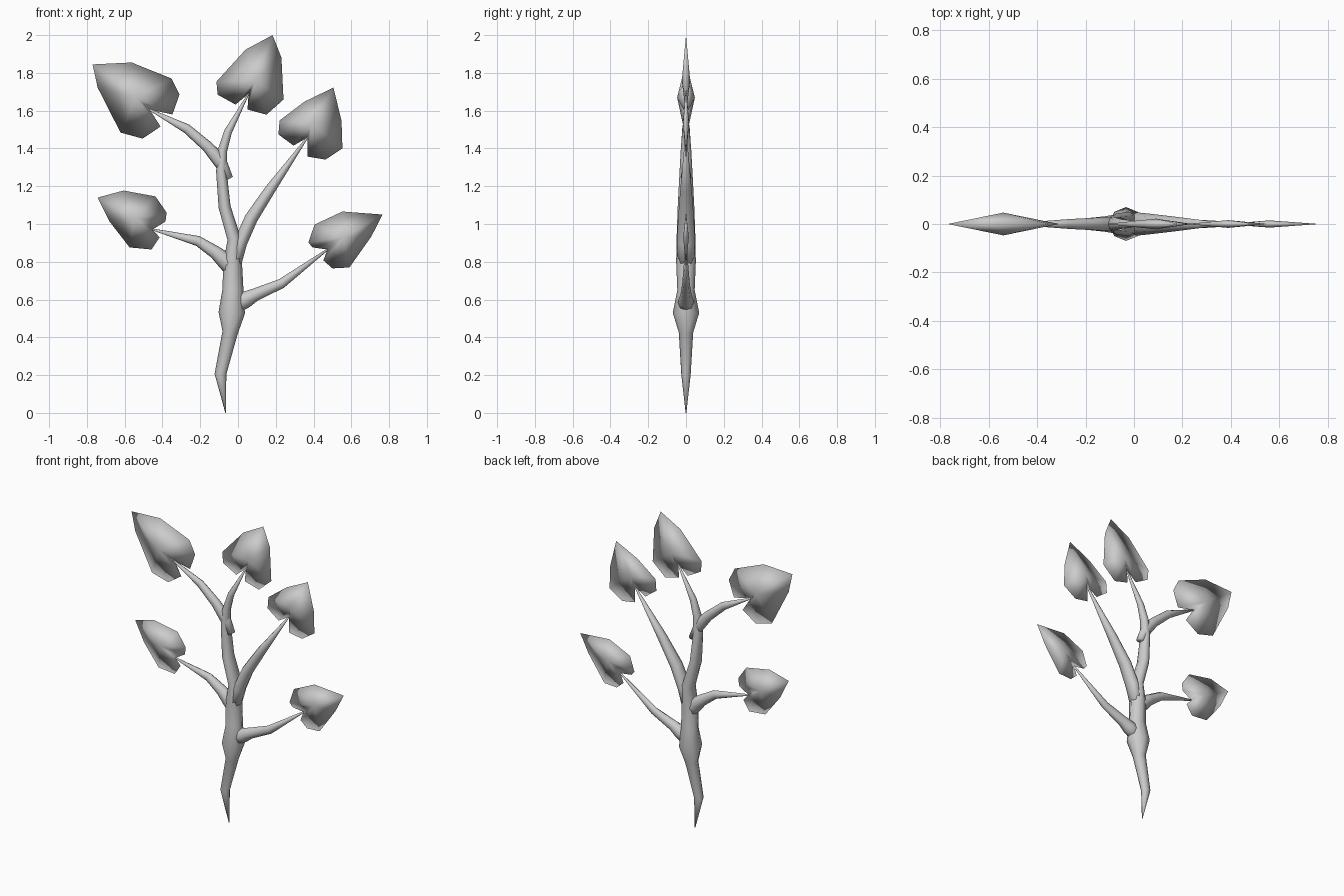
import bpy, bmesh, math
from mathutils import Vector

cube = bpy.data.objects.get("Cube")
if cube:
    bpy.data.objects.remove(cube, do_unlink=True)

grey = bpy.data.materials.new("plain grey")
grey.use_nodes = True
grey.diffuse_color = (0.6, 0.6, 0.6, 1)
grey.node_tree.nodes["Principled BSDF"].inputs["Base Color"].default_value = (0.6, 0.6, 0.6, 1)


def finish(name, bm):
    """Turn a bmesh into a smooth shaded grey object."""
    bmesh.ops.recalc_face_normals(bm, faces=bm.faces)
    for f in bm.faces:
        f.smooth = True
    mesh = bpy.data.meshes.new(name)
    bm.to_mesh(mesh)
    bm.free()
    mesh.materials.append(grey)
    obj = bpy.data.objects.new(name, mesh)
    bpy.context.collection.objects.link(obj)
    return obj


def limb(name, sections, sides=8):
    """Tapered tube through (x, z, half width, half depth) sections."""
    bm = bmesh.new()
    pts = [Vector((s[0], 0, s[1])) for s in sections]
    rings = []
    for i, (x, z, w, d) in enumerate(sections):
        tangent = (pts[min(i + 1, len(pts) - 1)] - pts[max(i - 1, 0)]).normalized()
        across = Vector((tangent.z, 0, -tangent.x))
        ring = []
        for k in range(sides):
            a = math.tau * k / sides
            ring.append(bm.verts.new(pts[i] + across * w * math.cos(a) + Vector((0, d * math.sin(a), 0))))
        rings.append(ring)
    for a, b in zip(rings, rings[1:]):
        for k in range(sides):
            n = (k + 1) % sides
            bm.faces.new((a[k], a[n], b[n], b[k]))
    bm.faces.new(rings[0])
    bm.faces.new(rings[-1])
    return finish(name, bm)


def leaf(name, centre, depth, outline):
    """Heart shaped leaf: sharp rim, swollen in the middle on both sides."""
    bm = bmesh.new()
    rim = [bm.verts.new((x, 0, z)) for x, z in outline]
    for side in (-1, 1):
        mid = bm.verts.new((centre[0], side * depth, centre[1]))
        for a, b in zip(rim, rim[1:] + rim[:1]):
            bm.faces.new((a, b, mid))
    return finish(name, bm)


# Main stem, continuing into the top twig
limb("main_stem", [
    (-.065, .0, .002, .002), (-.093, .205, .031, .025), (-.042, .425, .041, .038),
    (-.033, .53, .070, .07), (-.027, .65, .056, .046), (-.028, .80, .049, .052),
    (-.02, .92, .036, .05), (-.071, 1.09, .032, .044), (-.088, 1.28, .028, .034),
    (-.082, 1.39, .025, .028), (-.052, 1.49, .021, .02), (.056, 1.69, .004, .004)])

# Side branches
limb("upper_right_branch", [
    (-.045, 1.24, .02, .025), (-.10, 1.34, .038, .03), (-.162, 1.41, .03, .026),
    (-.272, 1.505, .025, .02), (-.468, 1.606, .005, .005)])
limb("upper_left_branch", [
    (-.02, .76, .03, .04), (.012, .90, .036, .048), (.07, 1.03, .035, .042),
    (.172, 1.185, .028, .03), (.365, 1.455, .005, .005)])
limb("lower_right_branch", [
    (-.01, .72, .03, .035), (-.06, .80, .048, .042), (-.12, .85, .035, .032),
    (-.212, .91, .027, .022), (-.452, .971, .005, .005)])
limb("lower_left_branch", [
    (-.04, .55, .04, .045), (.04, .60, .045, .04), (.09, .625, .034, .03),
    (.23, .685, .026, .02), (.474, .865, .005, .005)])

# Leaves
leaf("upper_right_leaf", (-.54, 1.67), .047, [
    (-.77, 1.845), (-.563, 1.855), (-.352, 1.77), (-.31, 1.685), (-.347, 1.58),
    (-.468, 1.606), (-.41, 1.516), (-.505, 1.452), (-.622, 1.484), (-.743, 1.722)])
leaf("top_leaf", (.09, 1.76), .022, [
    (.183, 2.0), (.04, 1.923), (-.114, 1.754), (-.108, 1.685), (-.013, 1.632),
    (.056, 1.69), (.05, 1.606), (.151, 1.579), (.241, 1.659), (.23, 1.881)])
leaf("upper_left_leaf", (.39, 1.53), .016, [
    (.505, 1.722), (.352, 1.648), (.22, 1.548), (.214, 1.474), (.294, 1.415),
    (.368, 1.458), (.368, 1.357), (.463, 1.341), (.553, 1.4), (.548, 1.548)])
leaf("lower_left_leaf", (.56, .93), .015, [
    (.765, 1.05), (.553, 1.066), (.405, .997), (.373, .902), (.394, .876),
    (.474, .865), (.452, .807), (.5, .765), (.59, .77), (.706, .934)])
leaf("lower_right_leaf", (-.55, 1.03), .022, [
    (-.743, 1.14), (-.606, 1.177), (-.437, 1.146), (-.378, 1.061), (-.384, 1.013),
    (-.452, .971), (-.415, .929), (-.458, .865), (-.574, .876), (-.68, 1.013)])
